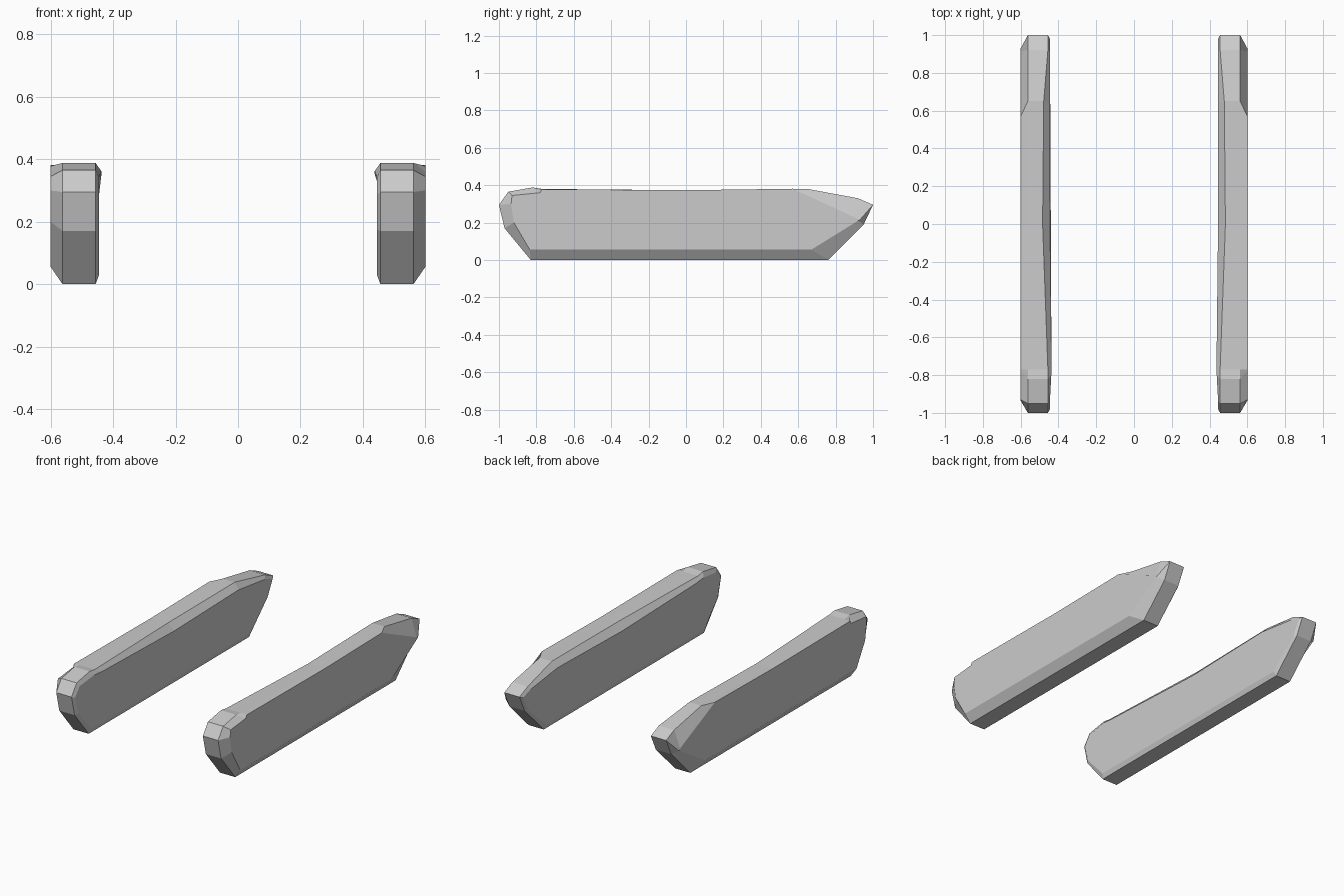
import bpy, bmesh

if "Cube" in bpy.data.objects:
    bpy.data.objects.remove(bpy.data.objects["Cube"])

# Side profiles as (y, z), same point order: bottom, back tip, top, front nose
ridge = [(-.83, 0), (.76, 0), (.95, .19), (1, .295), (.92, .33), (.65, .38),
         (0, .373), (-.77, .38), (-.82, .388), (-.95, .365), (-1, .295), (-.97, .17)]
outer = [(-.835, .055), (.67, .055), (.92, .21), (.93, .215), (.915, .222), (.57, .381),
         (0, .373), (-.77, .378), (-.78, .36), (-.93, .345), (-.935, .3), (-.92, .2)]
inner = [(-.82, .03), (.75, .03), (.93, .19), (.98, .287), (.905, .31), (.64, .345),
         (0, .33), (-.72, .355), (-.8, .362), (-.935, .342), (-.98, .287), (-.95, .175)]

# Across-width position of each loop; the inner top edge curves outward mid-length
n = len(ridge)
outer_x = [.6] * n
ridge_out_x = [.562] * n
ridge_in_x = [.456] * n
ridge_in_x[5], ridge_in_x[6] = .478, .484
inner_x = [.445] * n
inner_x[5], inner_x[6], inner_x[7], inner_x[8] = .444, .445, .437, .438
loops = [(outer_x, outer), (ridge_out_x, ridge), (ridge_in_x, ridge), (inner_x, inner)]


def side_rail(name, side):
    bm = bmesh.new()
    rings = [[bm.verts.new((side * x, y, z)) for x, (y, z) in zip(xs, prof)]
             for xs, prof in loops]
    for a, b in zip(rings, rings[1:]):
        for i in range(n):
            j = (i + 1) % n
            bm.faces.new((a[i], a[j], b[j], b[i]))
    bm.faces.new(rings[0])
    bm.faces.new(rings[-1])
    bmesh.ops.recalc_face_normals(bm, faces=bm.faces[:])
    mesh = bpy.data.meshes.new(name)
    bm.to_mesh(mesh)
    bm.free()
    bpy.context.collection.objects.link(bpy.data.objects.new(name, mesh))


# Mirrored pair of rails
side_rail("right_side_rail", 1)
side_rail("left_side_rail", -1)
